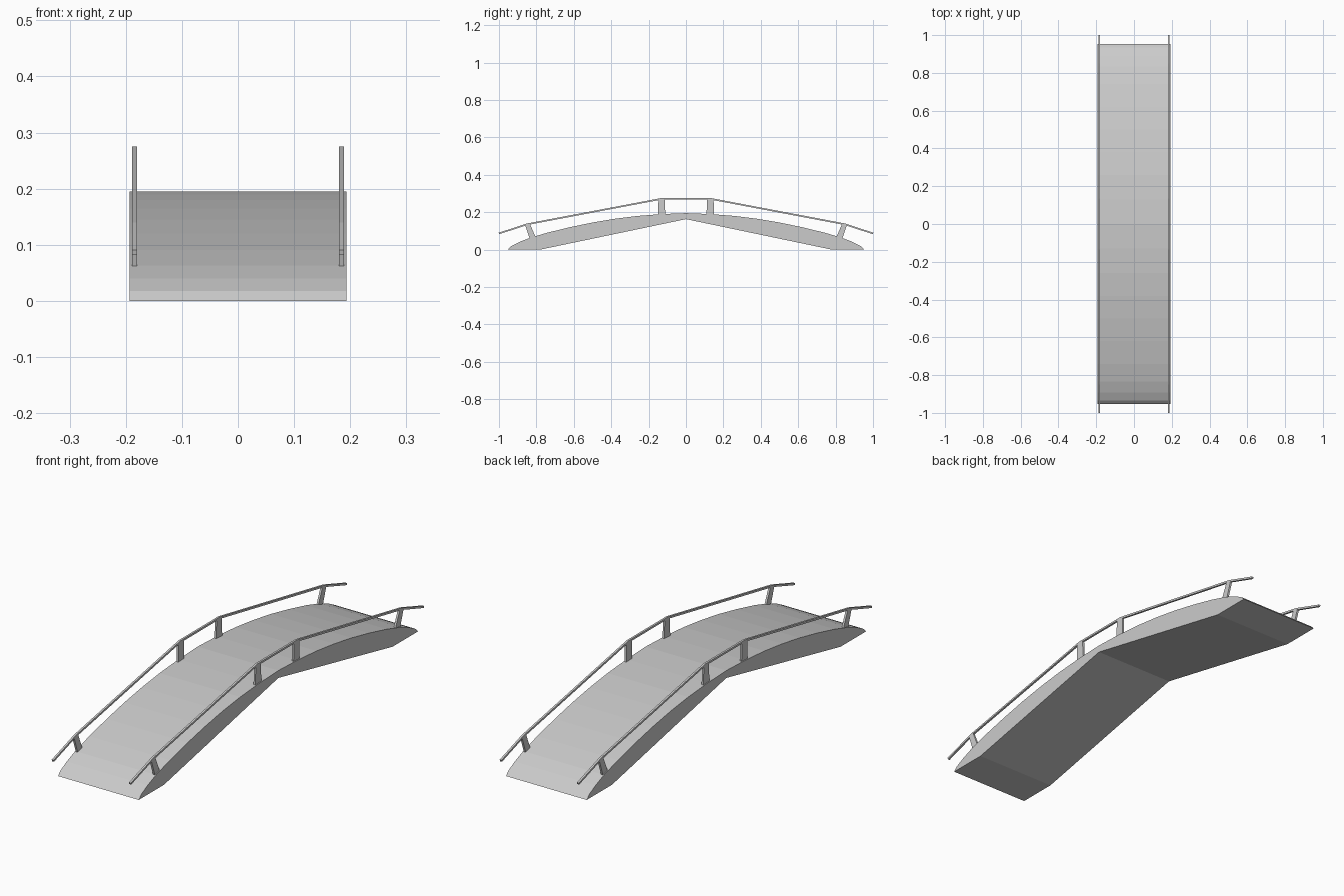
import bpy, bmesh
from mathutils import Vector

if "Cube" in bpy.data.objects:
    bpy.data.objects.remove(bpy.data.objects["Cube"])


def prism(name, profile, x0, x1):
    """Extrude a closed (y, z) outline along x."""
    bm = bmesh.new()
    face = bm.faces.new([bm.verts.new((x0, y, z)) for y, z in profile])
    ext = bmesh.ops.extrude_face_region(bm, geom=[face])
    moved = [g for g in ext["geom"] if isinstance(g, bmesh.types.BMVert)]
    bmesh.ops.translate(bm, verts=moved, vec=(x1 - x0, 0, 0))
    bmesh.ops.recalc_face_normals(bm, faces=bm.faces)
    mesh = bpy.data.meshes.new(name)
    bm.to_mesh(mesh)
    bm.free()
    obj = bpy.data.objects.new(name, mesh)
    bpy.context.collection.objects.link(obj)
    return obj


def ribbon(path, half):
    """Outline of a constant-thickness strip that follows a path, with mitred bends."""
    pts = [Vector(p) for p in path]
    dirs = [(b - a).normalized() for a, b in zip(pts, pts[1:])]
    upper, lower = [], []
    for i, p in enumerate(pts):
        d0, d1 = dirs[max(i - 1, 0)], dirs[min(i, len(dirs) - 1)]
        t = (d0 + d1).normalized()
        n = Vector((-t.y, t.x)) * half / t.dot(d0)
        upper.append(p + n)
        lower.append(p - n)
    return upper + lower[::-1]


# Arched deck: curved walking surface over two straight sloping undersides
top_half = [(0.953, 0.0), (0.935, 0.018), (0.893, 0.040), (0.835, 0.063), (0.74, 0.091),
            (0.62, 0.120), (0.50, 0.145), (0.38, 0.165), (0.26, 0.180), (0.13, 0.190)]
top = top_half + [(0, 0.195)] + [(-y, z) for y, z in reversed(top_half)]
prism("deck", top + [(-0.78, 0), (0, 0.163), (0.78, 0)], -0.193, 0.193)

# Handrails and posts, repeated on both sides and both ends
rail_half = [(1.0, 0.0865), (0.848, 0.136), (0.135, 0.271)]
rail_path = [(-y, z) for y, z in rail_half] + rail_half[::-1]
inner_post = [(0.110, 0.184), (0.150, 0.184), (0.148, 0.268), (0.113, 0.270)]
outer_post = [(0.803, 0.064), (0.834, 0.053), (0.861, 0.133), (0.835, 0.139)]

for side, label in ((-1, "left"), (1, "right")):
    xs = (side * 0.180, side * 0.189)
    prism(f"{label}_handrail", ribbon(rail_path, 0.0042), *xs)
    for end, place in ((-1, "front"), (1, "back")):
        for kind, shape in (("inner", inner_post), ("outer", outer_post)):
            prism(f"{label}_{place}_{kind}_post", [(end * y, z) for y, z in shape], *xs)
